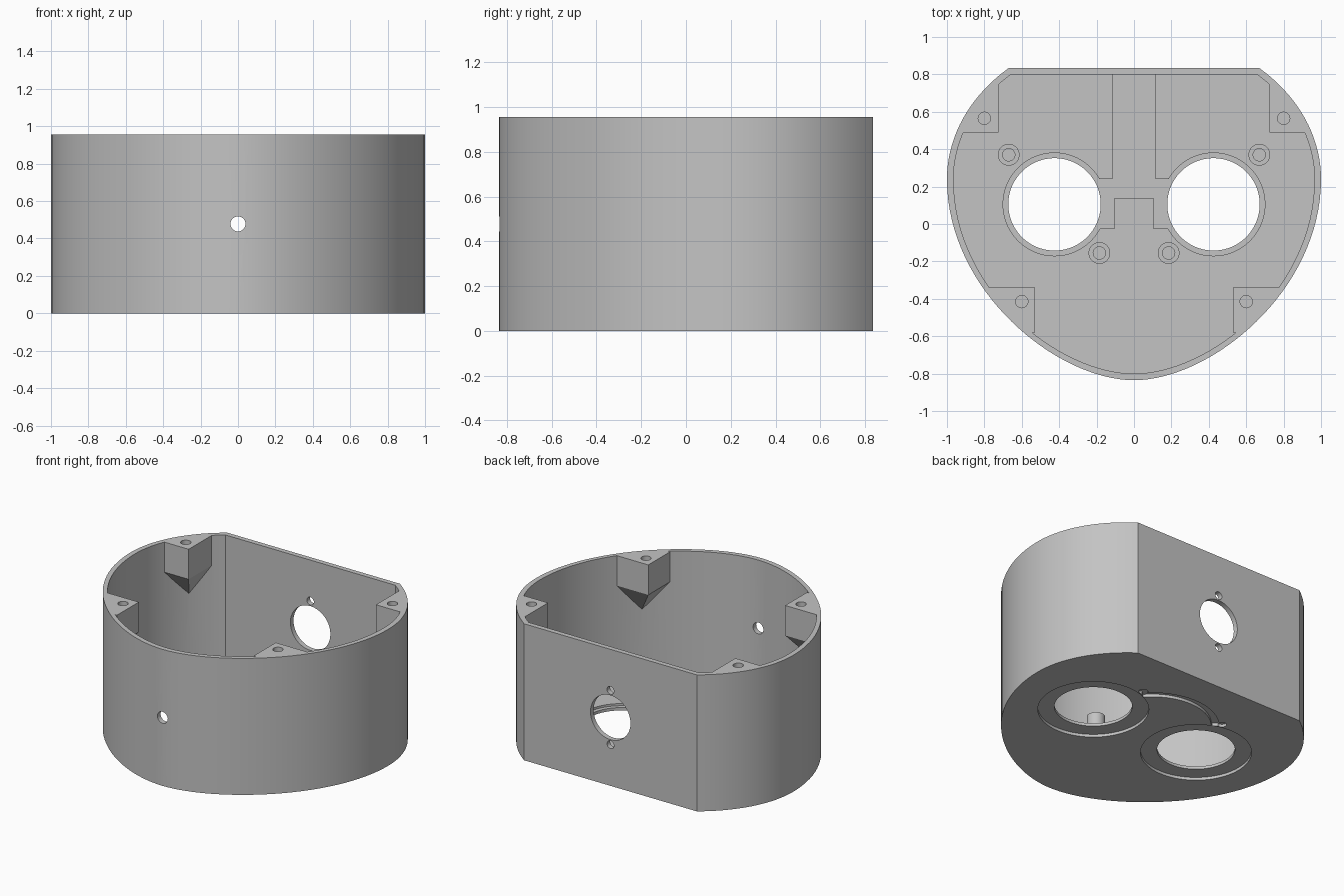
import bpy, bmesh, math
from mathutils import Matrix

old = bpy.data.objects.get("Cube")
if old:
    bpy.data.objects.remove(old, do_unlink=True)

HEIGHT, WALL, FLOOR, MID = 0.955, 0.035, 0.055, 0.478

grey = bpy.data.materials.new("plain grey")
grey.use_nodes = True
grey.diffuse_color = (0.55, 0.55, 0.55, 1)
grey.node_tree.nodes["Principled BSDF"].inputs["Base Color"].default_value = (0.55, 0.55, 0.55, 1)


def make(name, bm):
    bmesh.ops.recalc_face_normals(bm, faces=bm.faces)
    mesh = bpy.data.meshes.new(name)
    bm.to_mesh(mesh)
    bm.free()
    mesh.materials.append(grey)
    ob = bpy.data.objects.new(name, mesh)
    bpy.context.collection.objects.link(ob)
    return ob


def prism(name, points, z0, z1):
    bm = bmesh.new()
    low = [bm.verts.new((x, y, z0)) for x, y in points]
    high = [bm.verts.new((x, y, z1)) for x, y in points]
    bm.faces.new(low)
    bm.faces.new(high)
    n = len(points)
    for i in range(n):
        j = (i + 1) % n
        bm.faces.new((low[i], low[j], high[j], high[i]))
    return make(name, bm)


def box(name, x0, x1, y0, y1, z0, z1):
    return prism(name, [(x0, y0), (x1, y0), (x1, y1), (x0, y1)], z0, z1)


def disc(name, x, y, r, z0, z1, n=64):
    ring = [math.tau * i / n for i in range(n)]
    return prism(name, [(x + r * math.cos(a), y + r * math.sin(a)) for a in ring], z0, z1)


def wall_hole(name, y, z, r):
    ob = disc(name, 0, 0, r, -0.1, 0.1, 40)
    ob.data.transform(Matrix.Translation((0, y, z)) @ Matrix.Rotation(math.pi / 2, 4, "X"))
    return ob


def half_outline(inset):
    # front curve from the nose to the widest point, then an ellipse to the flat back
    a, front, wide = 1 - inset, -0.835 + inset, 0.24
    pts = []
    for i in range(33):
        t = i / 32
        s = 1 - t
        pts.append((3 * s * s * t * 0.41 * a + 3 * s * t * t * a + t ** 3 * a,
                    (s ** 3 + 3 * s * s * t) * front - 3 * s * t * t * 0.36 + t ** 3 * wide))
    b = 0.8 - inset
    end = math.asin((0.835 - inset - wide) / b)
    for i in range(1, 19):
        t = end * i / 18
        pts.append((a * math.cos(t), wide + b * math.sin(t)))
    return pts


def outline(inset):
    half = half_outline(inset)
    return half + [(-x, y) for x, y in reversed(half[1:])]


def combine(target, part, operation):
    mod = target.modifiers.new("join", "BOOLEAN")
    mod.operation, mod.solver, mod.object = operation, "EXACT", part
    bpy.context.view_layer.objects.active = target
    bpy.ops.object.modifier_apply(modifier=mod.name)
    bpy.data.objects.remove(part, do_unlink=True)


def corner_post(side, cx, cy):
    # straight block in the corner, tapering down to a point on the wall
    up = 1 if cy > 0 else -1
    rim = [(x, y) for x, y in half_outline(WALL / 2) if x > cx and (y - cy) * up > 0]
    # close the rim squarely against the two block faces
    x_end = max(x for x, y in rim)
    y_end = max((y for x, y in rim), key=lambda y: y * up)
    plan = [(cx, cy), (x_end, cy), (cx, y_end)] + rim
    bm = bmesh.new()
    for x, y in plan:
        for z in (HEIGHT - 0.21, HEIGHT):
            bm.verts.new((side * x, y, z))
    ax, ay = rim[len(rim) // 2]
    bm.verts.new((side * ax, ay, HEIGHT - 0.41))
    hull = bmesh.ops.convex_hull(bm, input=bm.verts)
    spare = [v for v in set(hull["geom_interior"] + hull["geom_unused"])
             if isinstance(v, bmesh.types.BMVert)]
    bmesh.ops.delete(bm, geom=spare, context="VERTS")
    return make("corner_post", bm)


# Hollow shell with a floor
body = prism("housing", outline(0), 0, HEIGHT)
combine(body, prism("cavity", outline(WALL), FLOOR, HEIGHT + 0.1), "DIFFERENCE")

# Corner posts and screw bosses
cutters = []
for side in (-1, 1):
    for cx, cy, hx, hy in ((0.725, 0.49, 0.8, 0.565), (0.53, -0.34, 0.6, -0.415)):
        combine(body, corner_post(side, cx, cy), "UNION")
        cutters.append(disc("post_hole", side * hx, hy, 0.033, HEIGHT - 0.2, HEIGHT + 0.1, 32))
    for x, y in ((0.67, 0.37), (0.185, -0.155)):
        combine(body, disc("screw_boss", side * x, y, 0.058, 0.03, 0.15, 32), "UNION")
        cutters.append(disc("boss_hole", side * x, y, 0.033, FLOOR, 0.3, 32))

# Round floor openings with a step inside and a shallow recess underneath
for side in (-1, 1):
    x = side * 0.425
    cutters.append(disc("opening", x, 0.105, 0.247, -0.1, 0.2, 96))
    cutters.append(disc("inner_step", x, 0.105, 0.275, 0.04, 0.1, 96))
    cutters.append(disc("under_recess", x, 0.105, 0.352, -0.1, 0.02, 96))
    xs = sorted((side * 0.105, side * 0.2))
    cutters.append(box("tab_pocket", xs[0], xs[1], -0.025, 0.24, 0.04, 0.1))
    cutters.append(disc("groove_end", side * 0.325, 0.48, 0.03, -0.1, 0.02, 24))

# Floor channel to the back and curved groove underneath
cutters.append(box("channel", -0.115, 0.115, 0.14, 0.8, 0.045, 0.1))
angles = [math.radians(41 + 98 * i / 32) for i in range(33)]
arc = [(0.425 * math.cos(a), 0.18 + 0.425 * math.sin(a)) for a in angles]
arc += [(0.375 * math.cos(a), 0.18 + 0.375 * math.sin(a)) for a in reversed(angles)]
cutters.append(prism("curved_groove", arc, -0.1, 0.02))

# Holes through the front and back walls
cutters.append(wall_hole("front_hole", -0.82, MID, 0.04))
cutters.append(wall_hole("back_port", 0.82, MID, 0.155))
for dz in (-0.19, 0.19):
    cutters.append(wall_hole("back_screw_hole", 0.82, MID + dz, 0.027))

for cutter in cutters:
    combine(body, cutter, "DIFFERENCE")

# Smooth curved walls with crisp edges
bpy.ops.object.select_all(action="DESELECT")
body.select_set(True)
bpy.context.view_layer.objects.active = body
bpy.ops.object.shade_smooth_by_angle(angle=math.radians(20))
